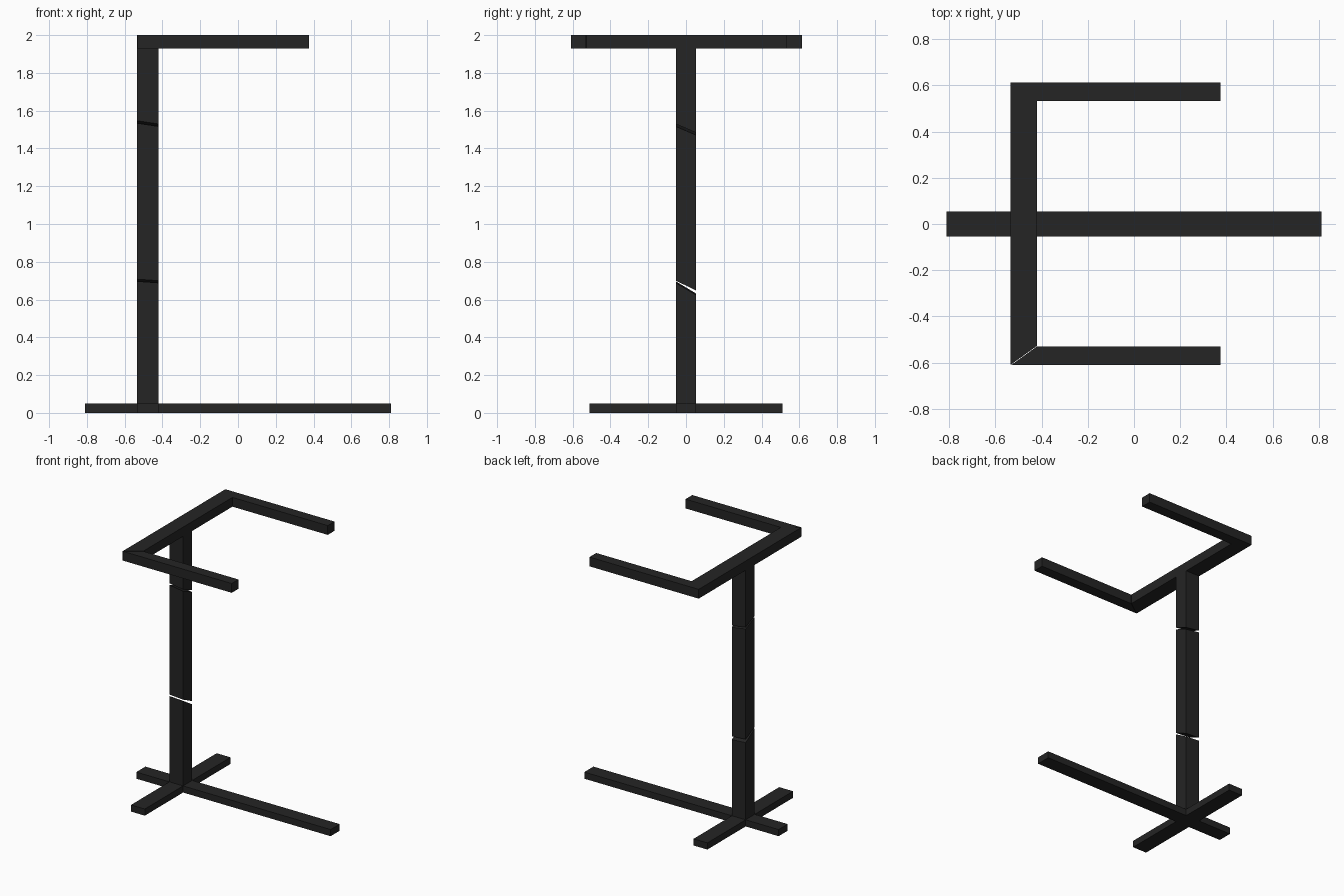
import bpy, bmesh

if "Cube" in bpy.data.objects:
    bpy.data.objects.remove(bpy.data.objects["Cube"])

steel = bpy.data.materials.new("charcoal_steel")
steel.diffuse_color = (0.018, 0.018, 0.018, 1)
steel.use_nodes = True
steel.node_tree.nodes["Principled BSDF"].inputs["Base Color"].default_value = steel.diffuse_color

X0, X1 = -0.535, -0.42      # post width
XC = (X0 + X1) / 2
W = 0.054                   # half depth of post and base rail
TOP, RAIL = 2.0, 1.93


def prism(name, outline, low, high):
    """Closed bar over an xy outline; low and high are heights or sloped planes."""
    def z_at(plane, x, y):
        if isinstance(plane, tuple):
            z, sx, sy = plane
            return z + sx * (x - XC) + sy * y
        return plane
    bm = bmesh.new()
    a = [bm.verts.new((x, y, z_at(low, x, y))) for x, y in outline]
    b = [bm.verts.new((x, y, z_at(high, x, y))) for x, y in outline]
    bm.faces.new(a)
    bm.faces.new(b)
    n = len(a)
    for i in range(n):
        j = (i + 1) % n
        bm.faces.new((a[i], a[j], b[j], b[i]))
    bmesh.ops.recalc_face_normals(bm, faces=bm.faces)
    me = bpy.data.meshes.new(name)
    bm.to_mesh(me)
    bm.free()
    me.materials.append(steel)
    ob = bpy.data.objects.new(name, me)
    bpy.context.collection.objects.link(ob)
    return ob


def rect(x0, x1, y0, y1):
    return [(x0, y0), (x1, y0), (x1, y1), (x0, y1)]


# Cross-shaped base
prism("base_long_rail", rect(-0.81, 0.81, -W, W), 0, 0.05)
for side, s in (("front", -1), ("back", 1)):
    prism("base_foot_" + side, rect(X0, X1, s * W, s * 0.51), 0, 0.05)

# Post in three pieces, parted by slanted cuts: (height, x slope, y slope)
post = rect(X0, X1, -W, W)
prism("post_lower", post, 0.05, (0.660, -0.07, -0.60))
prism("post_middle", post, (0.678, -0.07, -0.48), (1.502, -0.15, -0.43))
prism("post_upper", post, (1.515, -0.15, -0.43), RAIL)

# Top frame with mitred corners; the front mitre has a hairline gap
prism("top_crossbar", [(X0, -0.61), (X1, -0.527), (X1, 0.533), (X0, 0.613)], RAIL, TOP)
prism("top_arm_front", [(X0 + 0.004, -0.61), (0.375, -0.61), (0.375, -0.53), (X1, -0.53)], RAIL, TOP)
prism("top_arm_back", [(X0, 0.613), (0.375, 0.613), (0.375, 0.533), (X1, 0.533)], RAIL, TOP)
